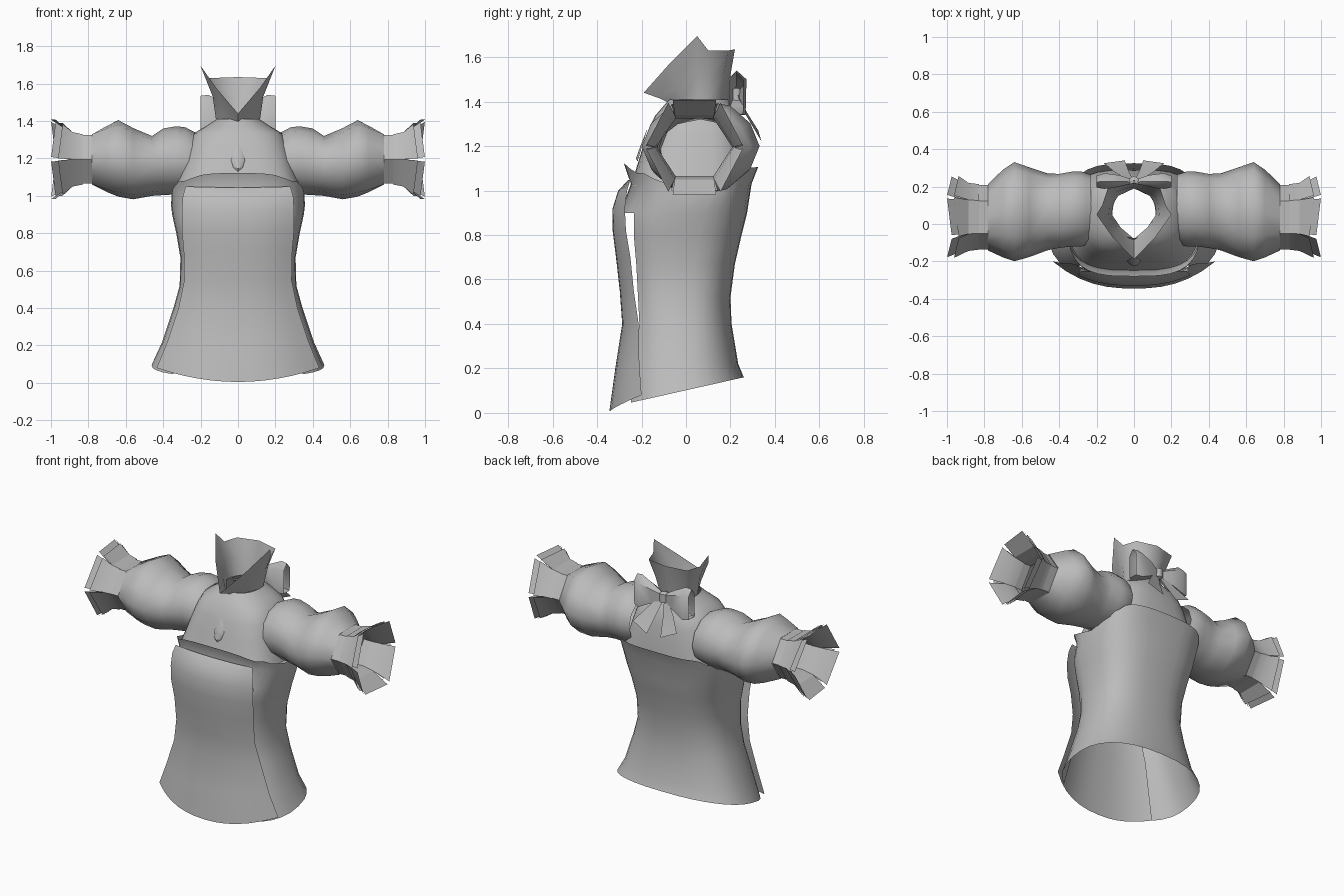
import bpy, math

if "Cube" in bpy.data.objects:
    bpy.data.objects.remove(bpy.data.objects["Cube"])

cloth = bpy.data.materials.new("grey cloth")
cloth.diffuse_color = (0.5, 0.5, 0.5, 1)
cloth.use_nodes = True
cloth.node_tree.nodes["Principled BSDF"].inputs["Base Color"].default_value = cloth.diffuse_color


def make(name, verts, faces, mirror=False, angle=50):
    me = bpy.data.meshes.new(name)
    me.from_pydata(verts, [], faces)
    me.materials.append(cloth)
    ob = bpy.data.objects.new(name, me)
    bpy.context.collection.objects.link(ob)
    bpy.ops.object.select_all(action='DESELECT')
    ob.select_set(True)
    bpy.context.view_layer.objects.active = ob
    bpy.ops.object.shade_smooth_by_angle(angle=math.radians(angle))
    if mirror:
        m = ob.modifiers.new("other side", 'MIRROR')
        m.use_mirror_merge = False
    return ob


def loft(name, rings, closed=True, skip=None, **kw):
    """Skin a stack of rings; skip(row, column) leaves a face out."""
    n = len(rings[0])
    verts = [p for r in rings for p in r]
    faces = []
    for j in range(len(rings) - 1):
        for i in range(n if closed else n - 1):
            if skip and skip(j, i):
                continue
            k = (i + 1) % n
            faces.append((j*n + i, j*n + k, (j+1)*n + k, (j+1)*n + i))
    return make(name, verts, faces, **kw)


def spow(v, e):
    return math.copysign(abs(v) ** e, v)


def torso_ring(zf, hw, yf, yb, n=32, e=0.83):
    """Rounded cross-section; zf gives height from the front/back factor s."""
    out = []
    for i in range(n):
        a = 2 * math.pi * i / n
        s = spow(math.sin(a), e)
        cy, r = (yf + yb) / 2, (yb - yf) / 2
        out.append((hw * spow(math.cos(a), e), cy + r * s, zf(s)))
    return out


# bodice: flared hem, narrow waist, open under the front panel,
# top edge dipping under the arms
rows = [(.22, .405, -.295, .235), (.40, .345, -.265, .205), (.52, .312, -.27, .2),
        (.67, .308, -.28, .22), (.80, .33, -.295, .25), (.90, .352, -.295, .275)]
rings = [torso_ring(lambda s: .095 + .065 * s, .462, -.32, .26)]
rings += [torso_ring(lambda s, z=z: z, w, f, b, e=.83 - .14 * z)
          for z, w, f, b in rows]
rings.append(torso_ring(lambda s: .95 + .08 * abs(s), .358, -.248, .295, e=.65))
rings.append(torso_ring(lambda s: 1.0 + .115 * abs(s) ** 1.3 + .008 * math.sin(s * 17),
                        .355, -.28, .325, e=.62))
loft("bodice", rings, skip=lambda j, i: j < 6 and 20 <= i <= 27)

# front panel lying over the bodice: z centre, z edge, half width, y centre, y edge
rows = [(.005, .08, .435, -.345, -.2), (.2, .22, .378, -.318, -.21),
        (.4, .4, .318, -.287, -.213), (.55, .55, .287, -.298, -.235),
        (.7, .7, .29, -.315, -.25), (.82, .82, .3, -.33, -.27),
        (.92, .92, .3, -.33, -.275), (1.0, 1.0, .295, -.305, -.265),
        (1.045, 1.05, .28, -.262, -.25)]
us = [i / 6 for i in range(-6, 7)]
loft("front_panel", [[(u * w, yc + (ye - yc) * abs(u) ** 2.5, zc + (ze - zc) * u * u)
                      for u in us] for zc, ze, w, yc, ye in rows], closed=False)

# yoke: boxy chest and shoulders up to the neck
rows = [(1.02, .345, -.25, .29, .62), (1.08, .325, -.23, .285, .65),
        (1.16, .30, -.205, .275, .65), (1.26, .27, -.175, .26, .7),
        (1.335, .235, -.14, .24, .75), (1.37, .175, -.11, .22, .85),
        (1.41, .115, -.075, .19, .95)]
loft("yoke", [torso_ring(lambda s, z=z: z, w, f, b, e=e) for z, w, f, b, e in rows])


def tube_ring(x, cy, cz, ry, rz, n=12, hexa=0.0, jag=0.0):
    out = []
    for i in range(n):
        a = 2 * math.pi * i / n
        k = 1 - (hexa * (1 - math.cos(math.pi / 6)) if i % 2 else 0)
        out.append((x + jag * (1 if i % 2 else -1),
                    cy + ry * k * math.cos(a), cz + rz * k * math.sin(a)))
    return out


# puffed sleeves ending in a six-sided wrist
rows = [(.23, .08, 1.185, .185, .155, 0), (.25, .08, 1.185, .19, .165, 0),
        (.28, .08, 1.19, .2, .176, 0), (.33, .08, 1.19, .2, .182, 0),
        (.40, .07, 1.182, .198, .178, 0), (.46, .065, 1.16, .205, .16, 0),
        (.56, .063, 1.172, .24, .193, .1), (.64, .066, 1.2, .265, .21, .2),
        (.70, .056, 1.197, .235, .19, .5), (.78, .036, 1.195, .178, .155, 1)]
loft("sleeve", [tube_ring(x, cy, cz, ry, rz, hexa=h) for x, cy, cz, ry, rz, h in rows],
     mirror=True, angle=60)
loft("wrist_band", [tube_ring(x, .036, 1.195, .172, .15, n=6) for x in (.775, .835)],
     mirror=True, angle=25)


# cuff ruffles: separate flared petals, one per side, in two layers
def cuff(name, root, knee, tip, spread):
    verts, faces = [], []
    for k in range(6):
        mid = math.pi / 3 * (k + .5)
        lean = .012 * (-1) ** k
        for (x, ry, rz), s in ((root, 1), (knee, 1), (tip, spread)):
            for side in (-1, 1):
                a = mid + side * s * math.pi / 6
                f = math.cos(math.pi / 6) / math.cos(a - mid)
                verts.append((x + (lean * side if s != 1 else 0),
                              .038 + ry * f * math.cos(a), 1.195 + rz * f * math.sin(a)))
        b = 6 * k
        faces += [(b, b + 1, b + 3, b + 2), (b + 2, b + 3, b + 5, b + 4)]
    make(name, verts, faces, mirror=True, angle=25)


cuff("outer_cuff", (.83, .175, .155), (.885, .182, .168), (.95, .222, .225), .95)
cuff("inner_cuff", (.83, .17, .15), (.90, .177, .168), (.987, .222, .245), .9)


# standing collar: open V at the front, pointed at the sides, flat at the back
def both_sides(half):
    return half + [(-x, y, z) for x, y, z in half[-2:0:-1]]


base = both_sides([(0, -.08, 1.395), (.07, -.02, 1.40), (.118, .05, 1.41),
                   (.115, .1, 1.41), (.085, .15, 1.41), (0, .19, 1.41)])
mid = both_sides([(0, -.12, 1.415), (.085, -.035, 1.46), (.135, .05, 1.53),
                  (.13, .1, 1.52), (.105, .17, 1.52), (0, .2, 1.52)])
rim = both_sides([(0, -.19, 1.44), (.115, -.07, 1.575), (.2, .05, 1.695),
                  (.17, .1, 1.63), (.14, .19, 1.63), (0, .22, 1.635)])
loft("collar", [base, mid, rim], angle=60)


# bow at the back of the neck: open loops, knot and two tails
def bow_ring(x, y, z, dy, dz):
    return [(x, y + dy, z - dz), (x, y + dy * 1.1, z + dz * .6), (x, y, z + dz),
            (x, y - dy, z + dz * .6), (x, y - dy, z - dz)]


loft("bow_loop", [bow_ring(.01, .225, 1.435, .012, .022), bow_ring(.08, .228, 1.44, .03, .06),
                  bow_ring(.16, .228, 1.44, .04, .1), bow_ring(.2, .225, 1.44, .03, .095)],
     mirror=True)
loft("bow_knot", [torso_ring(lambda s, z=z: z, w, .228 - w, .228 + w, n=8, e=1)
                  for z, w in ((1.395, .004), (1.405, .028), (1.46, .028), (1.47, .004))])
loft("bow_tail", [[(.0, .23, 1.42), (.03, .235, 1.43)],
                  [(.025, .275, 1.33), (.10, .275, 1.35)],
                  [(.05, .34, 1.22), (.16, .325, 1.27)]], closed=False, mirror=True)

# teardrop ornament on the chest
drop = [(0, 1.28), (-.025, 1.235), (-.037, 1.19), (-.025, 1.15), (0, 1.13),
        (.025, 1.15), (.037, 1.19), (.025, 1.235)]
chest_y = lambda z: -.207 + (z - 1.16) * .3
loft("chest_drop", [[(x, chest_y(z) - .002, z) for x, z in drop],
                    [(x * .8, chest_y(z) - .009, 1.2 + (z - 1.2) * .8) for x, z in drop],
                    [(0, chest_y(1.2) - .01, 1.2)] * 8])
